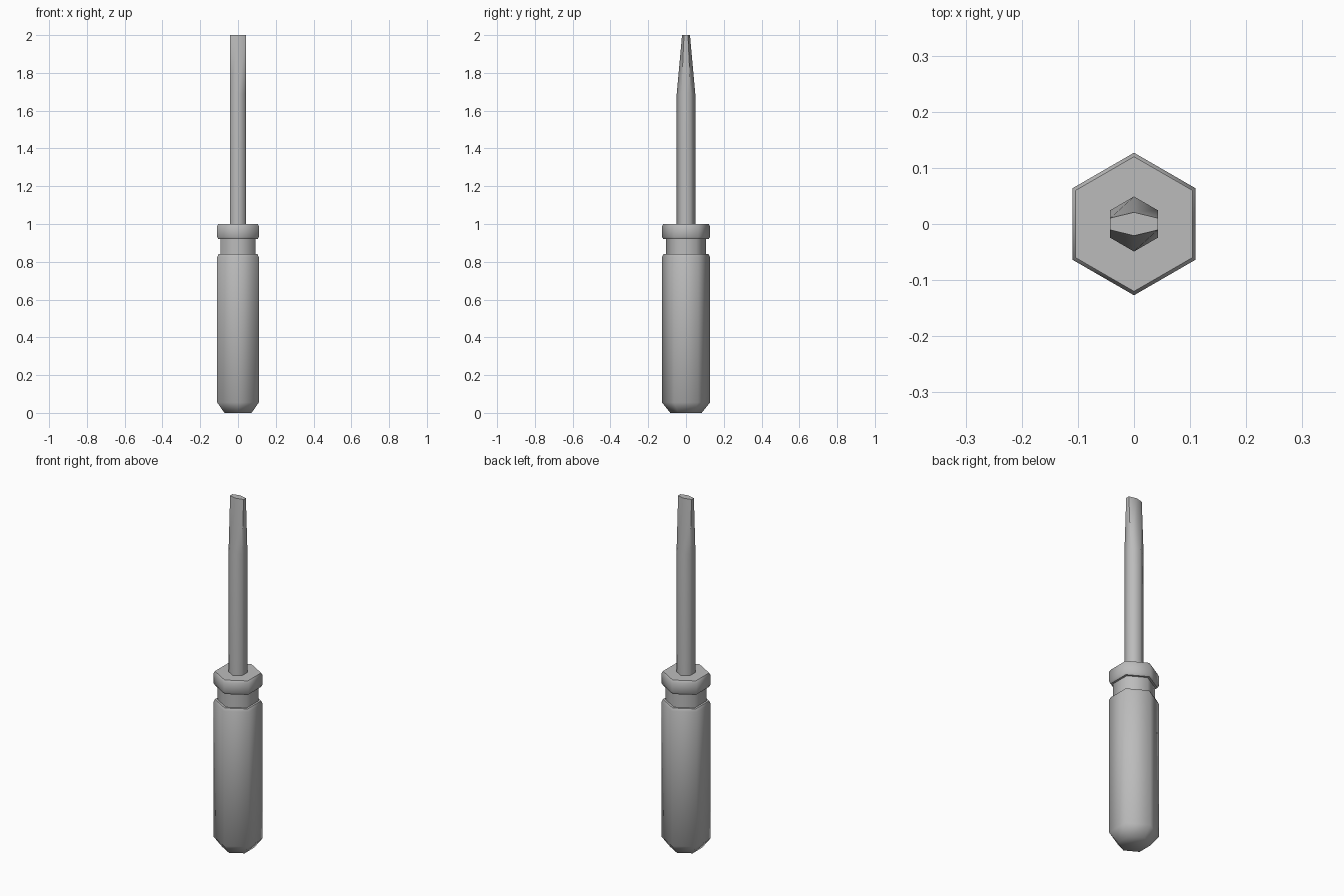
import bpy
import bmesh
from math import sin, cos, pi, radians

cube = bpy.data.objects.get("Cube")
if cube:
    bpy.data.objects.remove(cube, do_unlink=True)

GREY = (0.5, 0.5, 0.5, 1)
grey = bpy.data.materials.new("plain grey")
grey.use_nodes = True
grey.diffuse_color = GREY
grey.node_tree.nodes["Principled BSDF"].inputs["Base Color"].default_value = GREY


def hex_column(name, profile):
    """Loft six-sided rings; each profile row is (x radius, y radius, z)."""
    bm = bmesh.new()
    rings = []
    for rx, ry, z in profile:
        angles = [pi / 2 + i * pi / 3 for i in range(6)]
        rings.append([bm.verts.new((rx * cos(a), ry * sin(a), z)) for a in angles])
    for low, high in zip(rings, rings[1:]):
        for i in range(6):
            j = (i + 1) % 6
            bm.faces.new((low[i], low[j], high[j], high[i]))
    bm.faces.new(rings[0][::-1])
    bm.faces.new(rings[-1])
    mesh = bpy.data.meshes.new(name)
    bm.to_mesh(mesh)
    bm.free()
    mesh.materials.append(grey)
    obj = bpy.data.objects.new(name, mesh)
    bpy.context.collection.objects.link(obj)
    bpy.ops.object.select_all(action='DESELECT')
    obj.select_set(True)
    bpy.context.view_layer.objects.active = obj
    bpy.ops.object.shade_smooth_by_angle(angle=radians(62))
    return obj


# Grip with chamfered butt, neck groove and collar
handle = [(0.083, 0), (0.127, 0.055), (0.127, 0.825), (0.12, 0.84),
          (0.107, 0.84), (0.107, 0.92), (0.12, 0.92), (0.127, 0.932),
          (0.127, 0.988), (0.12, 1.0)]
hex_column("handle", [(r, r, z) for r, z in handle])

# Blade shaft, flattened towards the tip
hex_column("shaft", [(0.049, 0.049, 0.98), (0.049, 0.049, 1.69), (0.049, 0.021, 2.0)])
